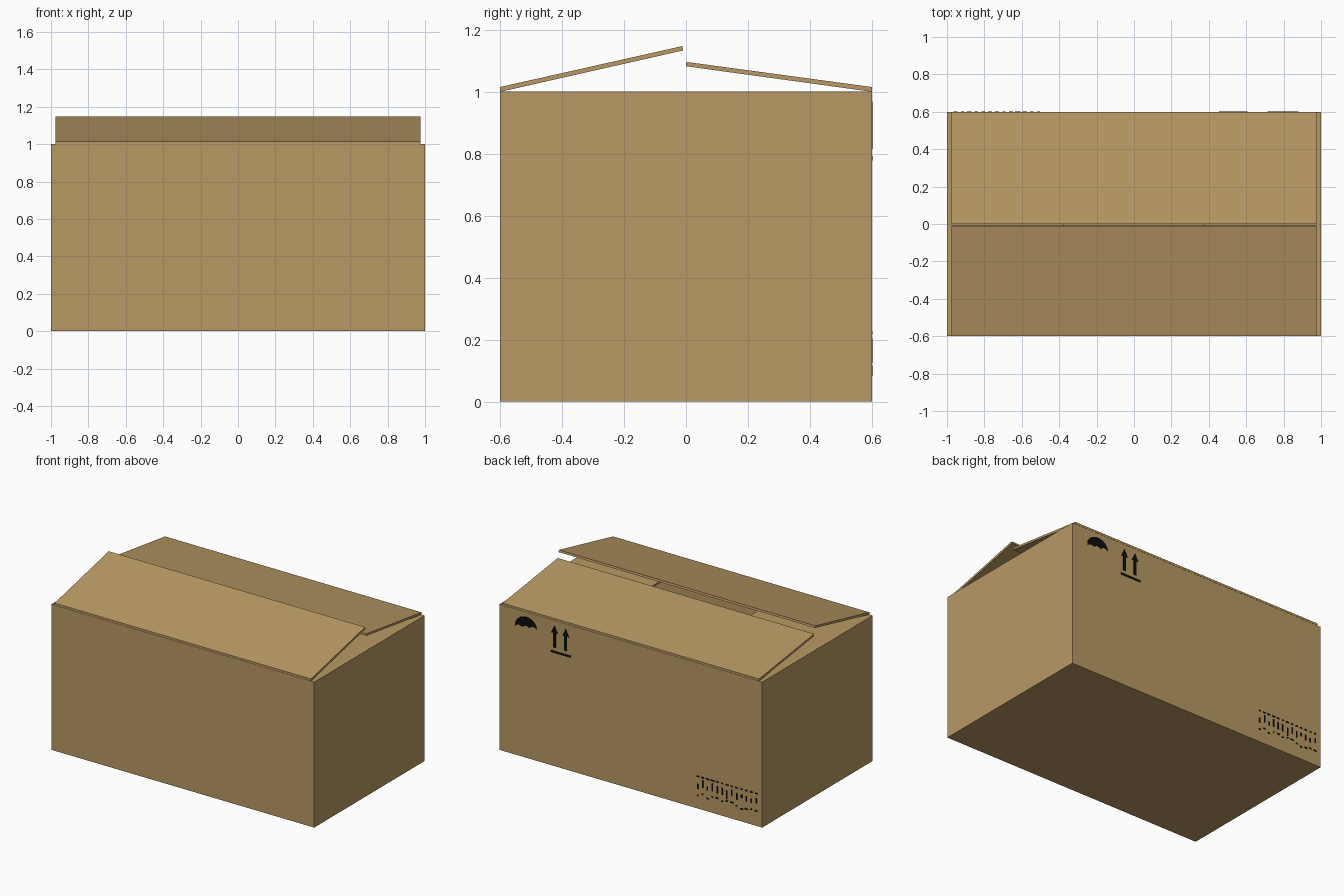
import bpy, bmesh, math, random

if "Cube" in bpy.data.objects:
    bpy.data.objects.remove(bpy.data.objects["Cube"])

random.seed(4)
T = 0.0125  # cardboard thickness


def material(name, rgb):
    m = bpy.data.materials.new(name)
    m.diffuse_color = (*rgb, 1)
    m.use_nodes = True
    m.node_tree.nodes["Principled BSDF"].inputs["Base Color"].default_value = m.diffuse_color
    return m


CARD = material("brown cardboard", (0.479, 0.319, 0.127))
INK = material("black print", (0.004, 0.004, 0.004))


def prism(name, outline, lo, hi, axis, mat):
    """Extrude a 2D outline along x (outline in y,z) or y (outline in x,z)."""
    bm = bmesh.new()
    place = (lambda p, d: (d, p[0], p[1])) if axis == "x" else (lambda p, d: (p[0], d, p[1]))
    face = bm.faces.new([bm.verts.new(place(p, lo)) for p in outline])
    moved = bmesh.ops.extrude_face_region(bm, geom=[face])["geom"]
    step = (hi - lo, 0, 0) if axis == "x" else (0, hi - lo, 0)
    bmesh.ops.translate(bm, vec=step, verts=[v for v in moved if isinstance(v, bmesh.types.BMVert)])
    bmesh.ops.recalc_face_normals(bm, faces=bm.faces)
    me = bpy.data.meshes.new(name)
    bm.to_mesh(me)
    bm.free()
    me.materials.append(mat)
    ob = bpy.data.objects.new(name, me)
    bpy.context.collection.objects.link(ob)
    return ob


def panel(name, x0, x1, y0, y1, z0, z1):
    return prism(name, [(y0, z0), (y1, z0), (y1, z1), (y0, z1)], x0, x1, "x", CARD)


def printed(name, outline):
    return prism(name, outline, 0.5995, 0.6025, "y", INK)


def bar(name, x, z, w, h):
    return printed(name, [(x - w / 2, z - h / 2), (x + w / 2, z - h / 2),
                          (x + w / 2, z + h / 2), (x - w / 2, z + h / 2)])


# Bottom and long walls
panel("bottom_outer_flaps", -1, 1, -0.6, 0.6, 0, T)
panel("front_wall", -1, 1, -0.6, -0.6 + T, T, 1)
panel("back_wall", -1, 1, 0.6 - T, 0.6, T, 1)

# End walls with the short flaps folded flat, top and bottom
for side, s in (("left", -1), ("right", 1)):
    wall = sorted((s, s * (1 - T)))
    flap = sorted((s * (1 - T), s * 0.375))
    panel(side + "_wall", *wall, -0.6 + T, 0.6 - T, T, 1)
    panel(side + "_inner_top_flap", *flap, -0.6 + T, 0.6 - T, 1 - T, 1)
    panel(side + "_inner_bottom_flap", *flap, -0.6 + T, 0.6 - T, T, 2 * T)

# Long top flaps, half open
prism("front_top_flap", [(-0.6, 1.001), (-0.597, 1.0), (-0.009, 1.133), (-0.012, 1.147), (-0.6, 1.015)],
      -0.975, 0.975, "x", CARD)
prism("back_top_flap", [(0.6, 1.001), (0.597, 1.0), (0, 1.082), (0.001, 1.096), (0.6, 1.015)],
      -0.975, 0.975, "x", CARD)

# Umbrella symbol: tilted dome with a scalloped lower edge
dome = [(0.083 * math.cos(a), 0.074 * math.sin(a)) for a in [math.pi * i / 14 for i in range(15)]]
dome += [(-0.083 + 0.166 * i / 12, 0.013 * abs(math.sin(math.pi * i / 4))) for i in range(1, 12)]
c, s = math.cos(-0.12), math.sin(-0.12)
printed("umbrella_symbol", [(0.797 + x * c - z * s, 0.895 + x * s + z * c) for x, z in dome])

# This-way-up symbol: two arrows over a bar
half = [(0.011, 0.0), (0.011, 0.1), (0.025, 0.1), (0.0, 0.152)]
for i, x in enumerate((0.58, 0.495)):
    printed(f"up_arrow_{i + 1}", [(x + a, 0.815 + b) for a, b in half] +
            [(x - a, 0.815 + b) for a, b in reversed(half[:-1])])
bar("arrow_base_line", 0.531, 0.785, 0.154, 0.014)

# Worn printed dashes in the lower corner
for i in range(13):
    x = -0.51 - i * 0.037
    bar(f"upper_dash_{i + 1}", x, 0.222, random.uniform(0.012, 0.03), 0.009)
    bar(f"middle_dash_{i + 1}", x, random.uniform(0.15, 0.18), 0.01, random.uniform(0.02, 0.06))
    bar(f"lower_dash_{i + 1}", x, random.uniform(0.085, 0.115), random.uniform(0.01, 0.024), 0.009)
